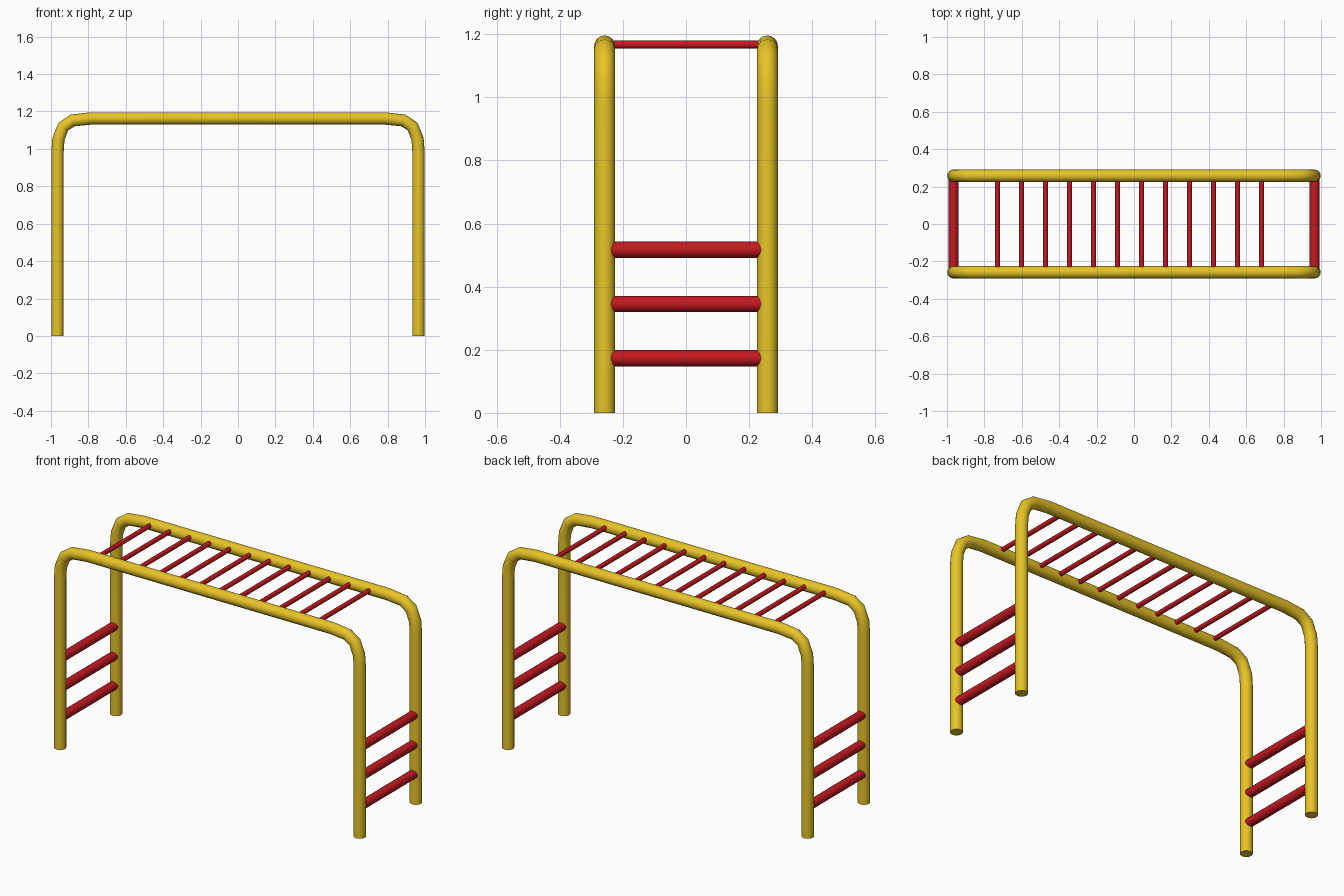
import bpy, math

if "Cube" in bpy.data.objects:
    bpy.data.objects.remove(bpy.data.objects["Cube"])

LEG_X, RAIL_Y, RAIL_Z = 0.965, 0.258, 1.163
TUBE_R = 0.033


def material(name, color):
    m = bpy.data.materials.new(name)
    m.diffuse_color = color
    m.use_nodes = True
    m.node_tree.nodes["Principled BSDF"].inputs["Base Color"].default_value = m.diffuse_color
    return m


yellow = material("yellow paint", (0.80, 0.55, 0.02, 1))
red = material("red paint", (0.55, 0.01, 0.015, 1))


def rail(name, y):
    # Half of the bent path, as offsets in from the square corner
    bend = [(0, 0.18), (0.005, 0.11), (0.031, 0.044), (0.08, 0.011), (0.18, 0)]
    half = [(LEG_X, 0)] + [(LEG_X - dx, RAIL_Z - dz) for dx, dz in bend]
    path = [(-x, z) for x, z in half] + half[::-1]
    curve = bpy.data.curves.new(name, 'CURVE')
    curve.dimensions = '3D'
    curve.bevel_depth = TUBE_R
    curve.bevel_resolution = 6
    curve.use_fill_caps = True
    spline = curve.splines.new('POLY')
    spline.points.add(len(path) - 1)
    for p, (x, z) in zip(spline.points, path):
        p.co = (x, y, z, 1)
    ob = bpy.data.objects.new(name, curve)
    bpy.context.collection.objects.link(ob)
    bpy.ops.object.select_all(action='DESELECT')
    ob.select_set(True)
    bpy.context.view_layer.objects.active = ob
    bpy.ops.object.convert(target='MESH')
    ob = bpy.context.object
    ob.data.materials.clear()
    ob.data.materials.append(yellow)
    bpy.ops.object.shade_smooth_by_angle(angle=math.radians(45))


def rung(name, x, z, radius, sides):
    bpy.ops.mesh.primitive_cylinder_add(
        vertices=sides, radius=radius, depth=2 * (RAIL_Y - 0.01),
        location=(x, 0, z), rotation=(math.pi / 2, 0, 0))
    ob = bpy.context.object
    ob.name = name
    ob.data.materials.append(red)
    bpy.ops.object.shade_smooth_by_angle(angle=math.radians(50))


# Bent side rails, each with its two legs
rail("front_rail", -RAIL_Y)
rail("back_rail", RAIL_Y)

# Overhead hand rungs
for i in range(12):
    rung(f"hand_rung_{i + 1}", -0.73 + i * 0.1284, 1.167, 0.013, 12)

# Climbing rungs at both ends
for side, x in (("left", -LEG_X), ("right", LEG_X)):
    for i in range(3):
        rung(f"{side}_climbing_rung_{i + 1}", x, 0.173 + i * 0.172, 0.026, 12)
